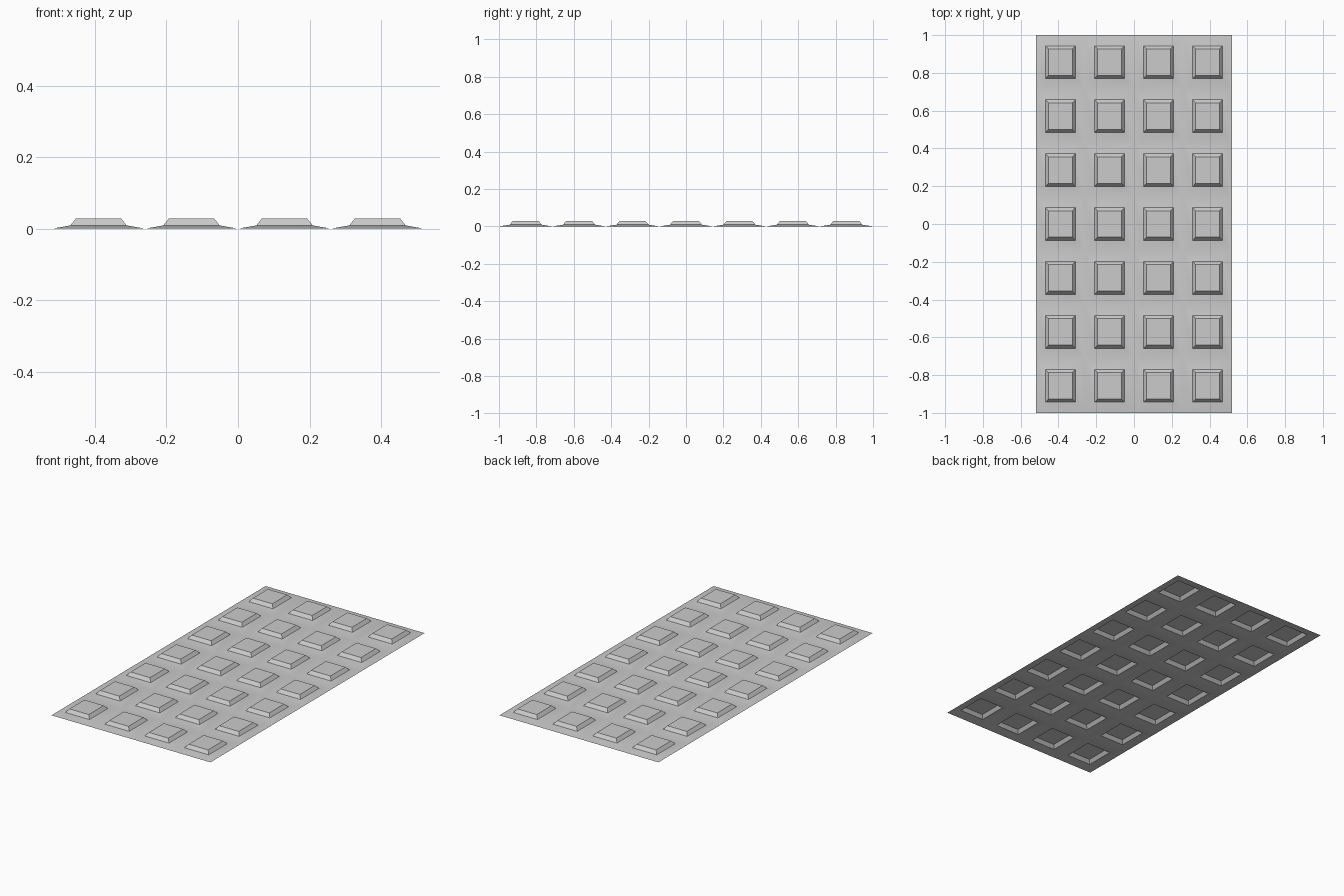
import bpy, bmesh

if "Cube" in bpy.data.objects:
    bpy.data.objects.remove(bpy.data.objects["Cube"])

COLS, ROWS = 4, 7
CW, CD = 1.04 / COLS, 2.0 / ROWS      # cell size

# ring profile of one cell: half width, half depth, height
RINGS = [(CW / 2, CD / 2, 0.0),       # cell border
         (0.079, 0.0865, 0.009),      # foot of raised panel
         (0.0635, 0.070, 0.028)]      # flat top

bm = bmesh.new()


def add_cell(cx, cy):
    loops = [[bm.verts.new((cx + sx * hx, cy + sy * hy, z))
              for sx, sy in ((-1, -1), (1, -1), (1, 1), (-1, 1))]
             for hx, hy, z in RINGS]
    for a, b in zip(loops, loops[1:]):
        for i in range(4):
            j = (i + 1) % 4
            bm.faces.new((a[i], a[j], b[j], b[i]))
    bm.faces.new(loops[-1])


# open sheet of raised panels
for c in range(COLS):
    for r in range(ROWS):
        add_cell((c - (COLS - 1) / 2) * CW, (r - (ROWS - 1) / 2) * CD)
bmesh.ops.remove_doubles(bm, verts=bm.verts, dist=0.0001)

mesh = bpy.data.meshes.new("panel_sheet")
bm.to_mesh(mesh)
bm.free()
sheet = bpy.data.objects.new("panel_sheet", mesh)
bpy.context.collection.objects.link(sheet)

# soft valleys between cells, crisp panel edges
bpy.context.view_layer.objects.active = sheet
sheet.select_set(True)
bpy.ops.object.shade_smooth_by_angle(angle=0.5)
